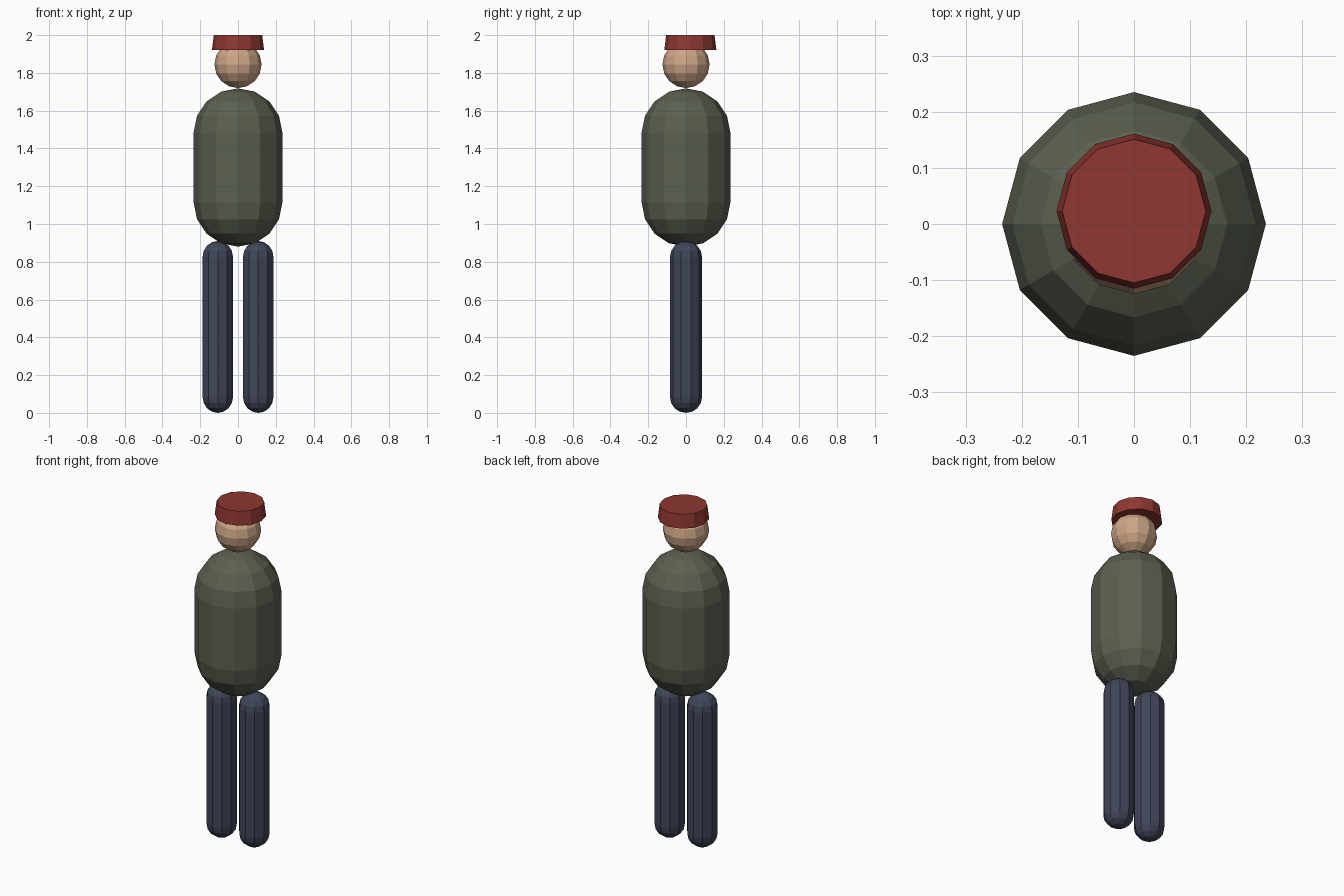
import bpy, bmesh, math

if "Cube" in bpy.data.objects:
    bpy.data.objects.remove(bpy.data.objects["Cube"])


def material(name, srgb):
    m = bpy.data.materials.new(name)
    m.diffuse_color = [((c / 255 + 0.055) / 1.055) ** 2.4 for c in srgb] + [1]
    m.use_nodes = True
    m.node_tree.nodes["Principled BSDF"].inputs["Base Color"].default_value = m.diffuse_color
    return m


def lathe(name, profile, sides, loc, mat):
    """Spin (radius, z) points around z; radius 0 makes a pole."""
    bm = bmesh.new()
    rings = []
    for r, z in profile:
        n = 1 if r < 1e-5 else sides
        rings.append([bm.verts.new((r * math.sin(2 * math.pi * i / sides),
                                    -r * math.cos(2 * math.pi * i / sides), z))
                      for i in range(n)])
    for a, b in zip(rings, rings[1:]):
        for i in range(sides):
            j = (i + 1) % sides
            quad = [a[i % len(a)], a[j % len(a)], b[j % len(b)], b[i % len(b)]]
            bm.faces.new(list(dict.fromkeys(quad)))
    # Close flat ends
    for ring in (rings[0], rings[-1]):
        if len(ring) > 1:
            bm.faces.new(ring)
    bmesh.ops.recalc_face_normals(bm, faces=bm.faces)
    me = bpy.data.meshes.new(name)
    bm.to_mesh(me)
    bm.free()
    me.materials.append(mat)
    ob = bpy.data.objects.new(name, me)
    ob.location = loc
    bpy.context.collection.objects.link(ob)
    return ob


def capsule(radius, bottom, top, steps):
    """Profile of a capsule with rounded ends."""
    angles = [math.pi / 2 * i / steps for i in range(steps + 1)]
    low = [(radius * math.sin(a), bottom + radius * (1 - math.cos(a))) for a in angles]
    high = [(r, bottom + top - z) for r, z in reversed(low)]
    return low + (high if top - bottom > 2 * radius + 1e-4 else high[1:])


sweater = material("olive cloth", (91, 96, 80))
denim = material("navy cloth", (64, 70, 89))
skin = material("tan skin", (204, 165, 134))
felt = material("red felt", (142, 55, 49))

# Legs
for side, x in (("left", 0.107), ("right", -0.107)):
    lathe(side + "_leg", capsule(0.085, 0.0, 0.91, 4), 10, (x, 0, 0), denim)

# Torso
lathe("torso", capsule(0.235, 0.88, 1.718, 4), 12, (0, 0, 0), sweater)

# Head
lathe("head", capsule(0.125, 1.72, 1.97, 4), 12, (0, 0, 0), skin)

# Cap, sitting slightly towards the back
lathe("cap", [(0.138, 1.92), (0.128, 2.0)], 12, (0, 0.023, 0), felt)
